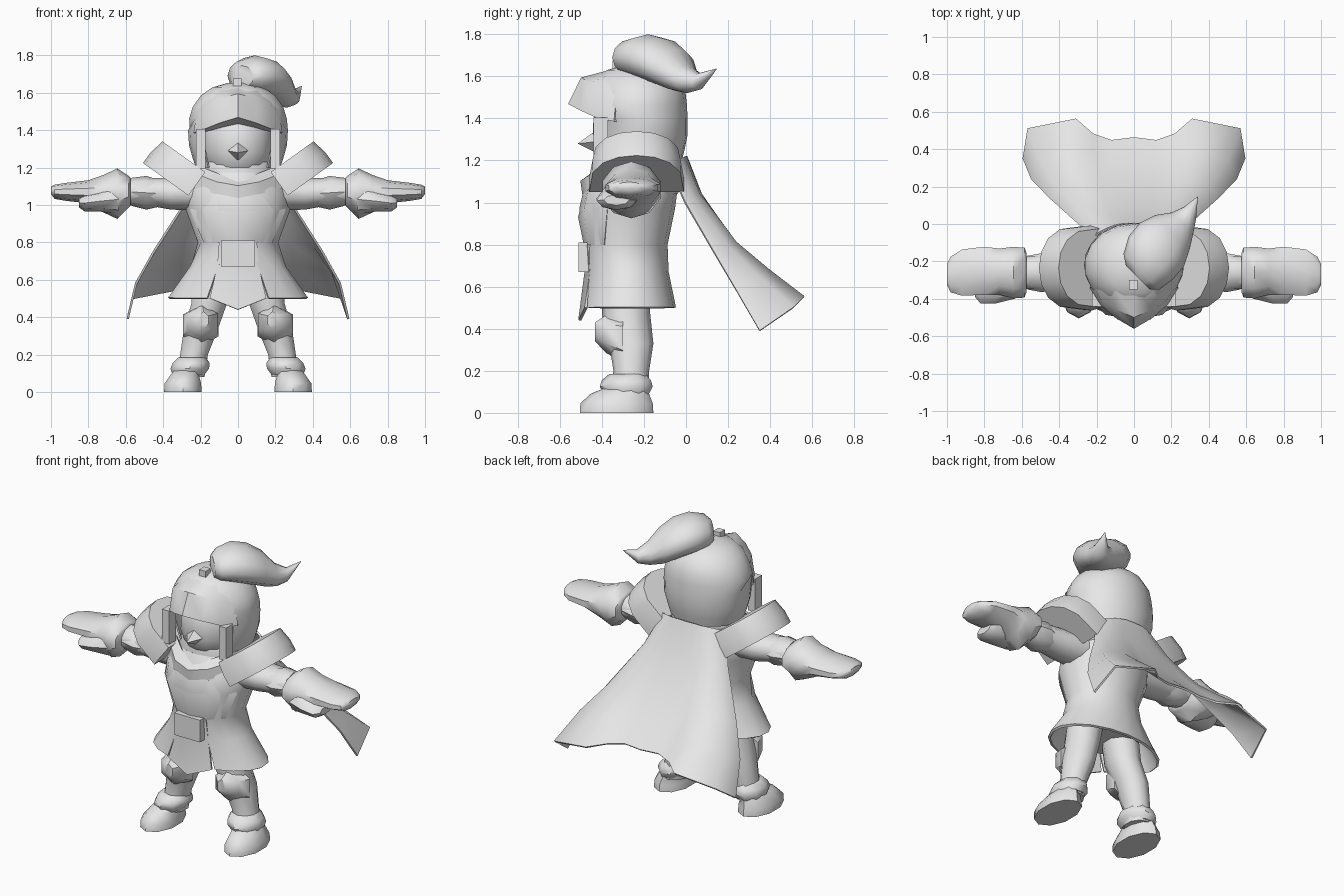
import bpy, bmesh, math
from mathutils import Vector

X, Y, Z = Vector((1, 0, 0)), Vector((0, 1, 0)), Vector((0, 0, 1))
grey = bpy.data.materials.new("plain_grey")
grey.diffuse_color = (0.8, 0.8, 0.8, 1)


def build(name, verts, faces, mirror=False, thick=0, angle=45):
    """Make a mesh object, thicken and mirror it, then shade it."""
    me = bpy.data.meshes.new(name)
    me.from_pydata([tuple(v) for v in verts], [], faces)
    ob = bpy.data.objects.new(name, me)
    bpy.context.collection.objects.link(ob)
    bm = bmesh.new()
    bm.from_mesh(me)
    bmesh.ops.remove_doubles(bm, verts=bm.verts, dist=0.0005)
    bmesh.ops.recalc_face_normals(bm, faces=bm.faces)
    bm.to_mesh(me)
    bm.free()
    if thick:
        m = ob.modifiers.new("thickness", 'SOLIDIFY')
        m.thickness, m.offset = thick, 0
    if mirror:
        m = ob.modifiers.new("mirror", 'MIRROR')
        m.use_mirror_merge = False
    if ob.modifiers:
        dg = bpy.context.evaluated_depsgraph_get()
        final = bpy.data.meshes.new_from_object(ob.evaluated_get(dg))
        ob.modifiers.clear()
        ob.data = final
    me = ob.data
    me.materials.clear()
    me.materials.append(grey)
    me.shade_smooth()
    me.set_sharp_from_angle(angle=math.radians(angle))
    return ob


def loft(name, rings, u=X, v=Y, n=12, phase=0, **kw):
    """Skin elliptical rings (x, y, z, ru, rv[, front gap in degrees])."""
    gaps = len(rings[0]) > 5
    count = n + 1 if gaps else n
    verts, faces = [], []
    for x, y, z, ru, rv, *gap in rings:
        g = math.radians(gap[0]) if gaps else 0
        for i in range(count):
            a = -math.pi / 2 + g + phase + (2 * math.pi - 2 * g) * i / n
            verts.append(Vector((x, y, z)) + u * ru * math.cos(a) + v * rv * math.sin(a))
    for r in range(len(rings) - 1):
        for i in range(n):
            a, b = r * count + i, r * count + (i + 1) % count
            faces.append((a, b, b + count, a + count))
    if not gaps:
        faces.append(tuple(range(n)))
        faces.append(tuple(range(len(verts) - n, len(verts))))
    return build(name, verts, faces, **kw)


def sheet(name, rows, **kw):
    """Grid surface from rows of points."""
    w = len(rows[0])
    faces = [(r * w + i, r * w + i + 1, (r + 1) * w + i + 1, (r + 1) * w + i)
             for r in range(len(rows) - 1) for i in range(w - 1)]
    return build(name, [p for row in rows for p in row], faces, **kw)


def sym(half):
    """Complete a row of points given from the centre outwards."""
    return [(-x, y, z) for x, y, z in half[:0:-1]] + list(half)


def box(name, c, s, **kw):
    loft(name, [(c[0], c[1], c[2] + k * s[2] / 2, s[0] / 2 ** .5, s[1] / 2 ** .5) for k in (-1, 1)],
         n=4, phase=math.pi / 4, **kw)


# Coat with split skirt, tunic below, front flap, chest piece, buckle
loft("coat", [(0, -.27, .5, .37, .215, 26), (0, -.28, .67, .25, .19, 25), (0, -.285, .8, .208, .19, 0),
              (0, -.28, .97, .27, .22, 0), (0, -.26, 1.08, .265, .215, 0), (0, -.25, 1.17, .18, .17, 0)],
     n=16, thick=.015)
loft("tunic", [(0, -.28, .58, .235, .16), (0, -.28, .7, .215, .17), (0, -.285, .82, .19, .175)], n=16)
sheet("front_flap", [sym([(0, -.485, .8), (.1, -.46, .8)]), sym([(0, -.475, .67), (.11, -.45, .67)]),
                     sym([(0, -.505, .44), (.15, -.475, .5)])], thick=.015)
sheet("chest_piece", [sym([(0, -.475, 1.06), (.12, -.46, 1.05), (.22, -.36, 1.03)]),
                      sym([(0, -.507, .93), (.15, -.48, .97), (.25, -.37, .97)]),
                      sym([(0, -.48, .8), (.1, -.46, .8), (.18, -.385, .8)])], thick=.012)
box("buckle", (0, -.48, .74), (.18, .06, .14))

# Scarf around the neck
loft("scarf", [(0, -.24, 1.04, .245, .2), (0, -.235, 1.09, .25, .215), (0, -.235, 1.13, .21, .19),
               (0, -.225, 1.16, .225, .2), (0, -.22, 1.23, .19, .19)], n=16)
sheet("scarf_fold", [sym([(0, -.42, 1.13), (.1, -.41, 1.16), (.2, -.33, 1.2)]),
                     sym([(0, -.495, 1.1), (.11, -.465, 1.12), (.24, -.34, 1.17)]),
                     sym([(0, -.485, 1.035), (.12, -.46, 1.06), (.255, -.33, 1.1)])], thick=.015)

# Cape, flaring out to a wavy hem
sheet("cape", [
    sym([(0, .0, 1.22), (.06, -.003, 1.22), (.1, -.01, 1.215), (.14, -.025, 1.21), (.19, -.05, 1.2),
         (.22, -.09, 1.19)]),
    sym([(0, .07, 1.04), (.08, .07, 1.04), (.14, .065, 1.04), (.2, .06, 1.04), (.265, .03, 1.02),
         (.29, -.005, 1.0)]),
    sym([(0, .23, .81), (.11, .225, .81), (.19, .23, .81), (.27, .235, .81), (.4, .2, .79),
         (.45, .14, .75)]),
    sym([(0, .34, .69), (.12, .33, .69), (.21, .35, .685), (.3, .39, .68), (.5, .34, .65),
         (.545, .24, .58)]),
    sym([(0, .46, .58), (.12, .445, .58), (.22, .48, .565), (.31, .56, .55), (.565, .51, .5),
         (.59, .35, .39)])], thick=.012, angle=60)

# Head, nose and helmet
loft("face", [(0, -.24, 1.13, .1, .09), (0, -.245, 1.18, .155, .165), (0, -.25, 1.28, .185, .195),
              (0, -.25, 1.4, .185, .19), (0, -.24, 1.48, .15, .15)], n=16)
loft("nose", [(0, -.425, 1.29, .06, .055), (0, -.515, 1.28, .0, .0)], u=X, v=Z, n=4)
loft("helmet", [(0, -.215, 1.2, .22, .19, 45), (0, -.215, 1.25, .237, .203, 45),
                (0, -.215, 1.32, .257, .217, 45), (0, -.22, 1.4, .262, .222, 45),
                (0, -.225, 1.46, .26, .225, 0), (0, -.225, 1.52, .242, .218, 0),
                (0, -.23, 1.58, .2, .192, 0), (0, -.235, 1.625, .135, .14, 0),
                (0, -.235, 1.646, .06, .065, 0), (0, -.235, 1.65, 0, 0, 0)], n=18, thick=.01)
box("cheek_guard", (.2, -.405, 1.3), (.05, .07, .21), mirror=True)
sheet("visor", [sym([(0, -.36, 1.625), (.1, -.35, 1.61), (.16, -.31, 1.57), (.2, -.28, 1.54)]),
                sym([(0, -.495, 1.59), (.1, -.45, 1.565), (.17, -.405, 1.535), (.215, -.33, 1.5)]),
                sym([(0, -.555, 1.47), (.1, -.495, 1.44), (.175, -.43, 1.41), (.235, -.34, 1.39)]),
                sym([(0, -.42, 1.44), (.09, -.41, 1.42), (.16, -.38, 1.4), (.22, -.31, 1.385)])],
      thick=.012)

# Plume swept to one side
box("plume_socket", (-.005, -.325, 1.65), (.045, .05, .05))
loft("plume", [(.02, -.285, 1.685, .09, .06), (.04, -.255, 1.69, .135, .088), (.09, -.18, 1.69, .165, .11),
               (.15, -.11, 1.67, .165, .11), (.205, -.045, 1.63, .13, .1), (.26, .005, 1.585, .08, .065),
               (.3, .06, 1.575, .045, .04), (.34, .145, 1.635, .002, .002)],
     u=Vector((.71, -.71, 0)), v=Z, n=12)

# Shoulder plates: arched slabs leaning outwards
out, up = Vector((.81, 0, .58)), Vector((-.58, 0, .81))
arch, m = [], 8
for h, s in ((0, 1), (.07, 1.01), (.155, .94)):
    base = Vector((.265, -.235, 1.05)) + up * h
    for i in range(m + 1):
        a = math.pi * i / m
        arch.append(base + Y * (.225 * s * math.cos(a)) + out * (.3 * min(s, 1) * math.sin(a) ** .65))
k = m + 1
slab = [(r * k + i, r * k + (i + 1) % k, (r + 1) * k + (i + 1) % k, (r + 1) * k + i)
        for r in range(2) for i in range(k)]
build("shoulder_plate", arch, slab + [tuple(range(k)), tuple(range(2 * k, 3 * k))], mirror=True)

# Arms, elbow guards, gloves and thumbs
loft("arm", [(.2, -.25, 1.07, .12, .1), (.36, -.25, 1.06, .105, .085), (.47, -.26, 1.07, .095, .075),
             (.62, -.26, 1.07, .09, .07)], u=Y, v=Z, n=10, mirror=True)
loft("elbow_guard", [(.4, -.26, 1.06, .08, .065), (.49, -.26, 1.065, .105, .09), (.57, -.26, 1.07, .09, .075)],
     u=Y, v=Z, n=8, mirror=True)
loft("glove", [(.575, -.26, 1.07, .11, .075), (.585, -.26, 1.07, .14, .085), (.645, -.26, 1.06, .145, .135),
               (.72, -.255, 1.06, .13, .1), (.8, -.25, 1.07, .135, .062), (.92, -.26, 1.07, .13, .048),
               (.98, -.27, 1.07, .1, .038), (1.0, -.27, 1.078, .06, .02)],
     u=Y, v=Z, n=10, mirror=True)
loft("thumb", [(.64, -.31, 1.03, .09, .08), (.74, -.325, 1.02, .1, .055), (.82, -.33, 1.01, .095, .045),
               (.85, -.33, 1.012, .06, .025)], u=Y, v=Z, n=8, mirror=True)

# Legs, knee guards and boots
loft("leg", [(.13, -.28, .62, .11, .11), (.155, -.285, .47, .1, .115), (.2, -.26, .33, .095, .105),
             (.235, -.26, .2, .078, .085), (.255, -.27, .08, .08, .09)], n=10, mirror=True)
loft("knee_guard", [(.2, -.3, .355, .11, .115), (.19, -.38, .375, .095, .09), (.185, -.432, .385, .03, .045)],
     u=X, v=Z, n=6, mirror=True)
loft("boot_cuff", [(.265, -.28, .09, .085, .11), (.258, -.28, .125, .105, .13), (.25, -.28, .155, .1, .12),
                   (.245, -.275, .185, .075, .09)], n=9, mirror=True)
loft("boot", [(.295, -.33, 0, .105, .175), (.295, -.33, .045, .103, .172), (.285, -.315, .09, .08, .14),
              (.265, -.27, .13, .07, .09)], n=10, mirror=True)
